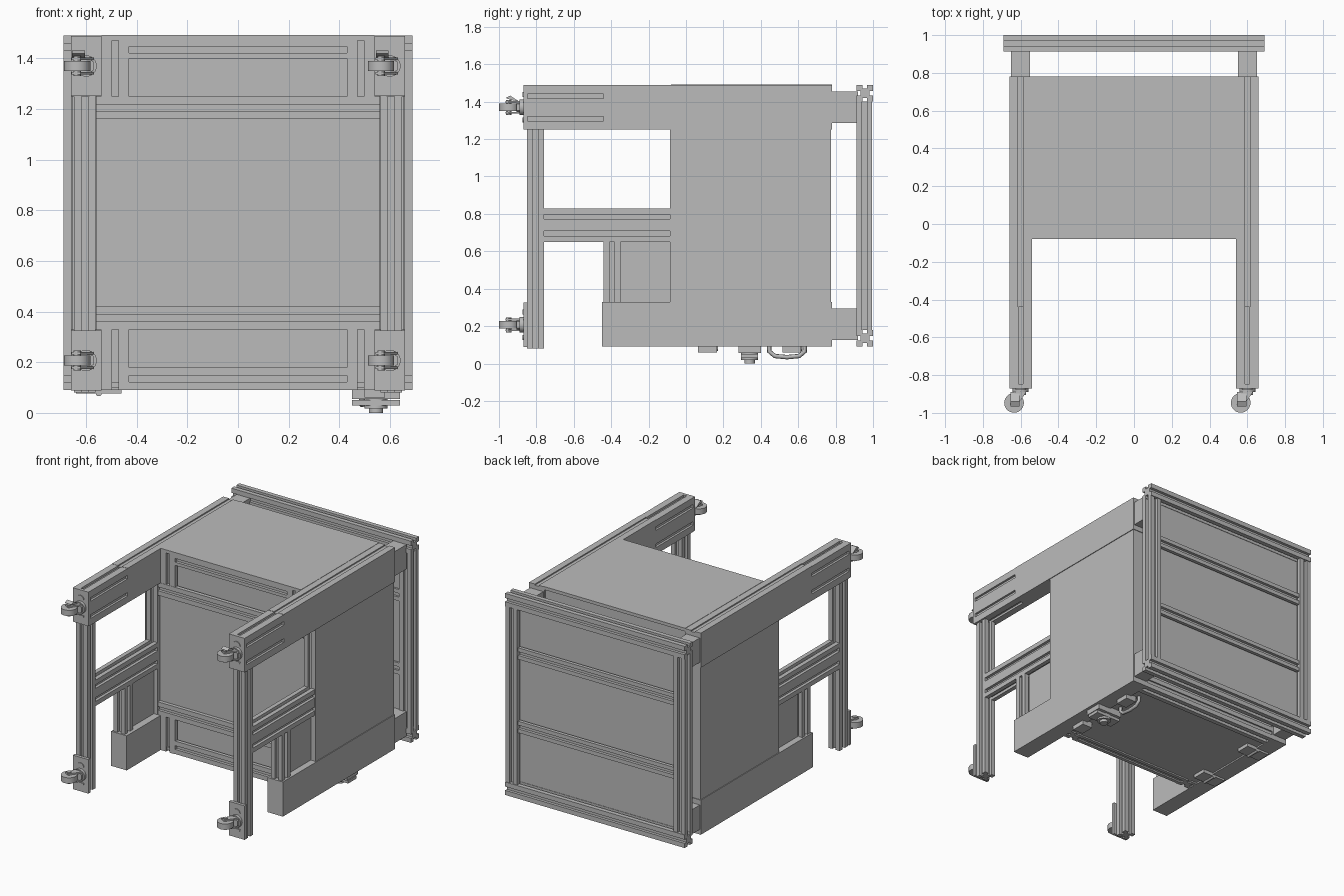
import bpy, bmesh, math
from mathutils import Vector, Matrix

cube = bpy.data.objects.get("Cube")
if cube:
    bpy.data.objects.remove(cube, do_unlink=True)

grey = bpy.data.materials.new("light_grey_metal")
grey.use_nodes = True
colour = (0.5, 0.5, 0.5, 1)
grey.diffuse_color = colour
grey.node_tree.nodes["Principled BSDF"].inputs["Base Color"].default_value = colour


def finish(name, bm, smooth=False):
    bmesh.ops.recalc_face_normals(bm, faces=bm.faces)
    mesh = bpy.data.meshes.new(name)
    bm.to_mesh(mesh)
    bm.free()
    mesh.materials.append(grey)
    obj = bpy.data.objects.new(name, mesh)
    bpy.context.collection.objects.link(obj)
    if smooth:
        bpy.ops.object.select_all(action="DESELECT")
        obj.select_set(True)
        bpy.context.view_layer.objects.active = obj
        bpy.ops.object.shade_smooth_by_angle()
    return obj


def box(name, x, y, z):
    """Block given by its range on each axis."""
    bm = bmesh.new()
    size = [r[1] - r[0] for r in (x, y, z)]
    mid = [(r[1] + r[0]) / 2 for r in (x, y, z)]
    bmesh.ops.create_cube(bm, size=1, matrix=Matrix.Translation(mid) @ Matrix.Diagonal((*size, 1)))
    return finish(name, bm)


def prism(name, points, axis, start, end, smooth=False):
    """Extrude a 2D outline along an axis; u and v are the next two axes in turn."""
    bm = bmesh.new()
    verts = []
    for u, v in points:
        co = [0, 0, 0]
        co[axis], co[(axis + 1) % 3], co[(axis + 2) % 3] = start, u, v
        verts.append(bm.verts.new(co))
    face = bm.faces.new(verts)
    out = bmesh.ops.extrude_face_region(bm, geom=[face])
    step = Vector((0, 0, 0))
    step[axis] = end - start
    bmesh.ops.translate(bm, vec=step, verts=[g for g in out["geom"] if isinstance(g, bmesh.types.BMVert)])
    return finish(name, bm, smooth)


def disc(name, centre, radius, axis, start, end, sides=24, arc=math.tau, turn=0):
    count = sides if arc == math.tau else sides + 1
    pts = [(centre[0] + radius * math.cos(turn + arc * i / sides),
            centre[1] + radius * math.sin(turn + arc * i / sides)) for i in range(count)]
    return prism(name, pts, axis, start, end, sides > 8)


def slotted(name, x, y, z, axis, unit=0.09, slot=0.026, depth=0.02, pitch=None):
    """Slotted profile bar; one slot per unit of width on each long side."""
    ranges = (x, y, z)
    (u0, u1), (v0, v1) = ranges[(axis + 1) % 3], ranges[(axis + 2) % 3]
    corners = [Vector(c) for c in ((u0, v0), (u1, v0), (u1, v1), (u0, v1))]
    pts = []
    for i, a in enumerate(corners):
        b = corners[(i + 1) % 4]
        length = (b - a).length
        along = (b - a) / length
        inward = Vector((-along.y, along.x)) * depth
        pts.append(a)
        n = max(1, round(length / unit))
        for k in range(n):
            c = a + along * length * (k + 0.5) / n
            lo, hi = c - along * slot / 2, c + along * slot / 2
            pts += [lo, lo + inward, hi + inward, hi]
    return prism(name, pts, axis, *ranges[axis])


def mirrored(s, a, b):
    return tuple(sorted((s * a, s * b)))


# Cabinet core, lid and floor
box("cabinet_body", (-0.545, 0.545), (-0.035, 0.77), (0.12, 1.47))
box("cabinet_lid", (-0.54, 0.54), (-0.08, 0.78), (1.47, 1.492))
box("cabinet_floor", (-0.54, 0.54), (-0.07, 0.68), (0.1, 0.12))

# Cabinet front: outer frame, then the wider frame with its panel
slotted("front_top_bar", (-0.43, 0.43), (-0.075, 0.0), (1.4, 1.47), 0)
slotted("front_bottom_bar", (-0.43, 0.43), (-0.075, 0.0), (0.09, 0.18), 0)
slotted("back_bottom_bar", (-0.54, 0.54), (0.69, 0.78), (0.09, 0.18), 0)
slotted("door_top_bar", (-0.56, 0.56), (-0.08, 0.0), (1.16, 1.25), 0)
slotted("door_bottom_bar", (-0.56, 0.56), (-0.08, 0.0), (0.33, 0.42), 0)
box("door_panel", (-0.56, 0.56), (-0.055, -0.03), (0.42, 1.16))

for s, side in ((1, "left"), (-1, "right")):
    frame_x = mirrored(s, 0.562, 0.648)
    rail_x = mirrored(s, 0.54, 0.66)

    # Short posts above and below the door, long posts beside it
    for part, z in (("upper", (1.25, 1.47)), ("lower", (0.09, 0.33))):
        slotted(f"{side}_{part}_front_post", mirrored(s, 0.43, 0.54), (-0.078, 0.0), z, 2)
    slotted(f"{side}_door_post", frame_x, (-0.08, 0.01), (0.33, 1.25), 2)

    # Side wall and the rails that carry it
    box(f"{side}_wall", mirrored(s, 0.54, 0.655), (0.005, 0.775), (0.32, 1.26))
    box(f"{side}_wall_edge", mirrored(s, 0.648, 0.655), (-0.085, 0.005), (0.32, 1.26))
    box(f"{side}_upper_rail", rail_x, (-0.44, 0.78), (1.25, 1.482))
    for k, (a, b) in enumerate(((0.54, 0.585), (0.615, 0.66))):
        box(f"{side}_upper_rail_lip_{k}", mirrored(s, a, b), (-0.44, 0.78), (1.48, 1.49))
    slotted(f"{side}_front_arm", rail_x, (-0.855, -0.44), (1.25, 1.488), 1, 0.12, 0.025, 0.015)
    box(f"{side}_lower_rail", rail_x, (-0.45, 0.78), (0.09, 0.33))

    # Front leg, double brace and low side panel
    slotted(f"{side}_front_leg", frame_x, (-0.85, -0.76), (0.08, 1.25), 2)
    slotted(f"{side}_brace", frame_x, (-0.76, -0.08), (0.65, 0.83), 1)
    slotted(f"{side}_low_post", frame_x, (-0.44, -0.35), (0.33, 0.65), 2)
    box(f"{side}_low_panel", mirrored(s, 0.59, 0.615), (-0.35, -0.08), (0.33, 0.65))

    # Links to the rear frame
    for part, z in (("upper", (1.285, 1.455)), ("lower", (0.125, 0.295))):
        box(f"{side}_{part}_link", mirrored(s, 0.55, 0.652), (0.78, 0.92), z)

    # Rear frame post
    slotted(f"{side}_rear_post", mirrored(s, 0.6, 0.69), (0.912, 0.995), (0.18, 1.4), 2)

    # Swivel wheels on the front plates
    for part, zc in (("upper", 1.37), ("lower", 0.207)):
        tag = f"{side}_{part}_wheel"
        xc = s * 0.6
        hub = xc - 0.035
        box(f"{tag}_plate", rail_x, (-0.87, -0.848), (zc - 0.118, zc + 0.118))
        for k, (dz, turn) in enumerate(((0.055, 0), (-0.055, math.pi))):
            disc(f"{tag}_plate_boss_{k}", (zc + dz, xc), 0.027, 1, -0.875, -0.868,
                 12, math.pi, turn - math.pi / 2)
        disc(f"{tag}_swivel", (zc, xc), 0.042, 1, -0.89, -0.868)
        disc(f"{tag}_nut", (zc, xc), 0.034, 1, -0.905, -0.89, 6)
        disc(f"{tag}_tyre", (hub, -0.947), 0.052, 2, zc - 0.02, zc + 0.02, 28)
        disc(f"{tag}_axle", (hub, -0.947), 0.015, 2, zc - 0.04, zc + 0.04, 12)
        # Fork cheeks taper from the swivel to the axle
        cheek = [(xc - 0.03, -0.89), (hub - 0.022, -0.955), (hub + 0.012, -0.965), (xc + 0.03, -0.89)]
        for k in (-1, 1):
            prism(f"{tag}_fork_{k}", cheek, 2, zc + k * 0.024, zc + k * 0.034)
        # Tilted brake lever
        lever = [(-0.89, zc + 0.03), (-0.94, zc + 0.062), (-0.965, zc + 0.05), (-0.94, zc + 0.04)]
        if part == "upper":
            prism(f"{tag}_brake", lever, 0, hub - 0.02, hub + 0.03)

# Rear frame bars and panel
slotted("rear_top_bar", (-0.69, 0.69), (0.912, 1.0), (1.4, 1.49), 0)
slotted("rear_bottom_bar", (-0.69, 0.69), (0.912, 1.0), (0.09, 0.18), 0)
box("rear_panel", (-0.605, 0.605), (0.925, 0.94), (0.17, 1.41))
for k, z in enumerate((0.58, 1.09)):
    slotted(f"rear_cross_bar_{k}", (-0.6, 0.6), (0.912, 0.985), (z - 0.04, z + 0.04), 0)

# Hinges under the floor
for k, y in enumerate((0.12, 0.57)):
    box(f"hinge_{k}", (-0.64, -0.46), (y - 0.05, y + 0.05), (0.076, 0.1))
    disc(f"hinge_pin_{k}", (0.078, -0.55), 0.012, 1, y - 0.05, y + 0.05, 12)

# Latch and stops under the floor
box("latch_base", (0.45, 0.64), (0.28, 0.4), (0.055, 0.1))
box("latch_plate", (0.45, 0.64), (0.295, 0.385), (0.03, 0.05))
disc("latch_post", (0.545, 0.34), 0.045, 2, 0.018, 0.056)
disc("latch_knob", (0.545, 0.34), 0.028, 2, 0.0, 0.018)
for k, y in enumerate((0.115, 0.565)):
    box(f"floor_stop_{k}", (0.5, 0.58), (y - 0.05, y + 0.05), (0.06, 0.1))

# Bow handle
curve = bpy.data.curves.new("bow_handle", "CURVE")
curve.dimensions = "3D"
curve.bevel_depth = 0.012
curve.bevel_resolution = 2
curve.use_fill_caps = True
path = curve.splines.new("POLY")
path.points.add(6)
for p, (y, z) in zip(path.points, ((0.445, 0.095), (0.445, 0.065), (0.475, 0.04), (0.54, 0.034),
                                   (0.605, 0.04), (0.635, 0.065), (0.635, 0.095))):
    p.co = (0.49, y, z, 1)
curve.materials.append(grey)
bpy.context.collection.objects.link(bpy.data.objects.new("bow_handle", curve))
